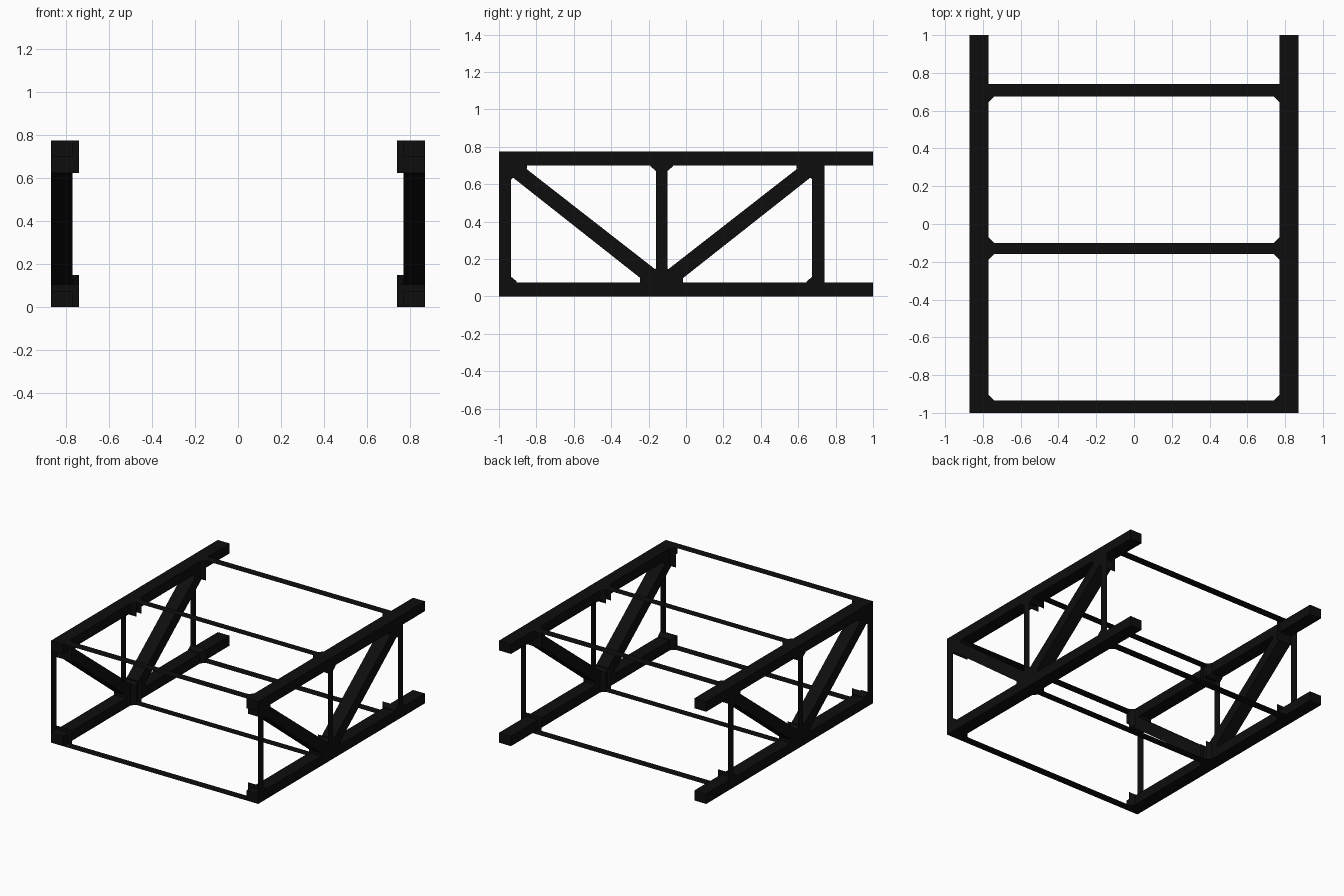
import bpy, bmesh

if "Cube" in bpy.data.objects:
    bpy.data.objects.remove(bpy.data.objects["Cube"])

XO, XI, XG = 0.87, 0.77, 0.74      # outer face, inner face, gusset reach
H, T = 0.775, 0.075                # total height, chord height
YM = -0.13                         # mirror line of the truss bays

black = bpy.data.materials.new("black_steel")
black.diffuse_color = (0.004, 0.004, 0.004, 1)
black.use_nodes = True
black.node_tree.nodes["Principled BSDF"].inputs["Base Color"].default_value = black.diffuse_color


def make(name, verts, faces, mirror=True):
    me = bpy.data.meshes.new(name)
    bm = bmesh.new()
    vs = [bm.verts.new(v) for v in verts]
    for f in faces:
        bm.faces.new([vs[i] for i in f])
    bmesh.ops.recalc_face_normals(bm, faces=bm.faces[:])
    bm.to_mesh(me)
    bm.free()
    ob = bpy.data.objects.new(name, me)
    bpy.context.collection.objects.link(ob)
    me.materials.append(black)
    if mirror:
        m = ob.modifiers.new("other_side", 'MIRROR')
        m.use_mirror_merge = False
    return ob


def loft(name, a, b):
    """Solid between two rings with equal point counts."""
    n = len(a)
    faces = [range(n), range(n, 2 * n)]
    faces += [(i, (i + 1) % n, (i + 1) % n + n, i + n) for i in range(n)]
    return make(name, a + b, faces)


def prism(name, profile):
    """Side profile (y, z) extruded through the truss depth."""
    return loft(name, [(XI, y, z) for y, z in profile], [(XO, y, z) for y, z in profile])


def flip(profile):
    return [(2 * YM - y, z) for y, z in profile]


# Long chords
for name, z in (("bottom_chord", 0), ("top_chord", H - T)):
    prism(name, [(-1, z), (1, z), (1, z + T), (-1, z + T)])

# Diagonal braces with small corner fillets at the chords
diagonal = [(-0.877, 0.70), (-0.075, T), (-0.215, T), (-0.935, 0.643), (-0.935, 0.70)]
low_fillet = [(-0.245, T), (-0.215, T), (-0.245, 0.10)]
high_fillet = [(-0.877, 0.70), (-0.85, 0.70), (-0.85, 0.68)]
for side, fn in (("front", list), ("back", flip)):
    prism(side + "_diagonal", fn(diagonal))
    prism(side + "_lower_fillet", fn(low_fillet))
    prism(side + "_upper_fillet", fn(high_fillet))

# Flat upright strips on the outer faces and flat cross strips above and below
for name, y0, y1 in (("front", -1, -0.935), ("middle", -0.16, -0.10), ("back", 0.675, 0.74)):
    make(name + "_upright",
         [(XO, y0, T), (XO, y1, T), (XO, y1, H - T), (XO, y0, H - T)], [(0, 1, 2, 3)])
    for level, z in (("bottom", 0), ("top", H)):
        make(f"{name}_{level}_cross_strip",
             [(-XI, y0, z), (XI, y0, z), (XI, y1, z), (-XI, y1, z)], [(0, 1, 2, 3)], False)


# Tapered gussets beside each upright
def gusset(name, y, step, z, reach):
    def ring(xi, yy, zz):
        return [(xi, yy, z), (XO, yy, z), (XO, yy, zz), (xi, yy, zz)]
    short = z + reach - (0.025 if reach > 0 else -0.025)
    loft(name, ring(XG, y, z + reach), ring(XI, y + step, short))


for name, y, step, low, high in (("front", -0.935, 0.03, 0.105, 0.15),
                                 ("middle_front", -0.16, -0.03, 0.15, 0.105),
                                 ("middle_back", -0.10, 0.03, 0.15, 0.105),
                                 ("back", 0.675, -0.03, 0.105, 0.15)):
    gusset(name + "_lower_gusset", y, step, 0, low)
    gusset(name + "_upper_gusset", y, step, H, -high)
